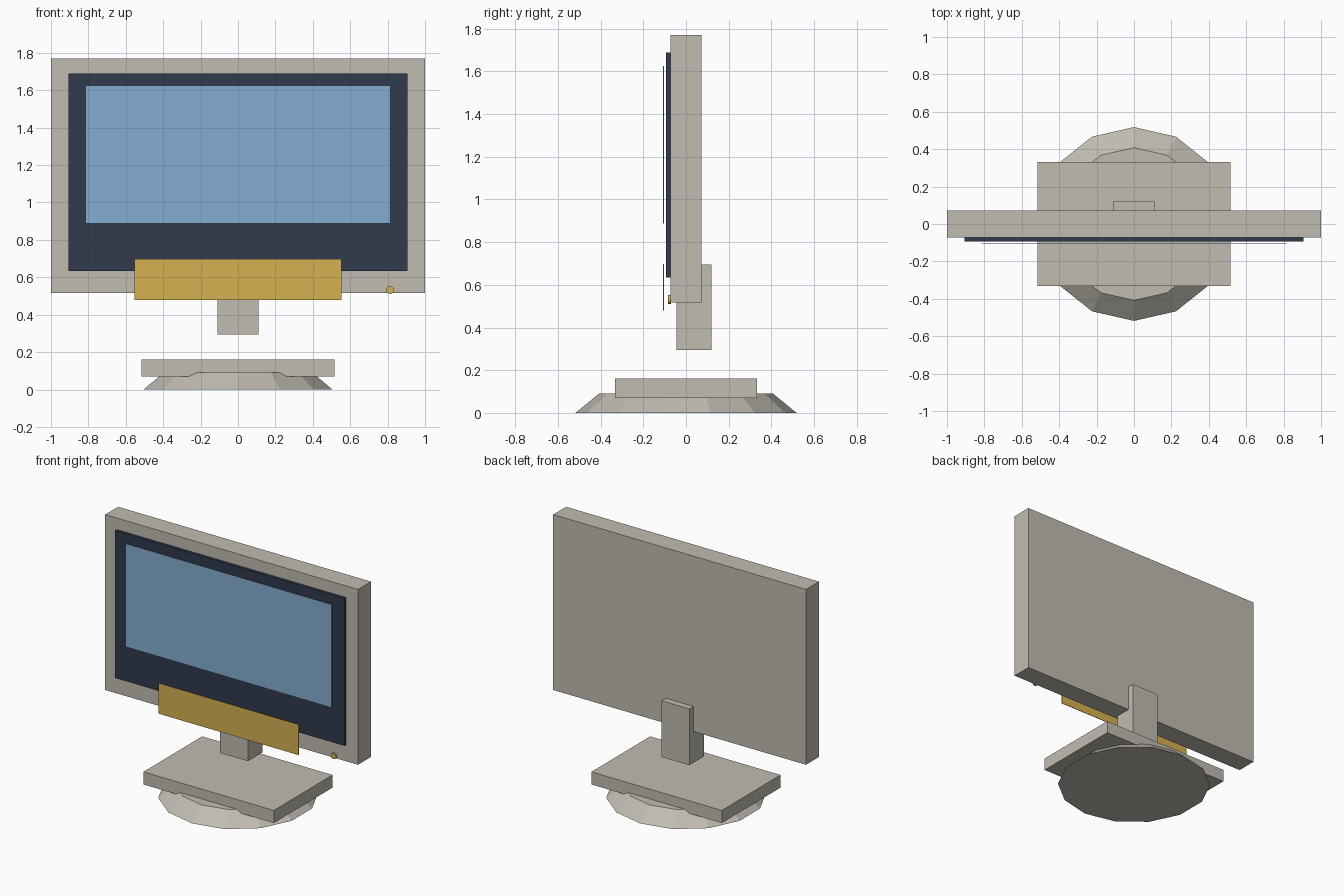
import bpy
import math

cube = bpy.data.objects.get("Cube")
if cube:
    bpy.data.objects.remove(cube, do_unlink=True)


def material(name, rgb):
    """Flat colour from 0-255 display values."""
    linear = [((c / 255 + 0.055) / 1.055) ** 2.4 for c in rgb] + [1.0]
    mat = bpy.data.materials.new(name)
    mat.use_nodes = True
    mat.diffuse_color = linear
    node = next(n for n in mat.node_tree.nodes if n.type == "BSDF_PRINCIPLED")
    node.inputs["Base Color"].default_value = linear
    return mat


def finish(name, mat):
    obj = bpy.context.object
    obj.name = obj.data.name = name
    obj.data.materials.clear()
    obj.data.materials.append(mat)
    return obj


def box(name, half_width, y, z, mat):
    """Box centred on x = 0, spanning the given y and z ranges."""
    bpy.ops.mesh.primitive_cube_add(size=1, location=(0, sum(y) / 2, sum(z) / 2))
    bpy.context.object.scale = (2 * half_width, y[1] - y[0], z[1] - z[0])
    bpy.ops.object.transform_apply(location=False, rotation=False, scale=True)
    return finish(name, mat)


grey = material("warm grey plastic", (193, 188, 178))
navy = material("dark navy", (49, 58, 76))
blue = material("screen blue", (132, 174, 210))
gold = material("gold", (213, 177, 81))

# Faceted foot with a corner pointing straight forward and back
SIDES = 14
bpy.ops.mesh.primitive_cone_add(vertices=SIDES, radius1=0.518, radius2=0.408,
                                depth=0.09, location=(0, 0, 0.045))
finish("foot", grey)

# Stand slab and neck
box("stand_slab", 0.516, (-0.332, 0.332), (0.07, 0.16), grey)
box("neck", 0.11, (-0.045, 0.12), (0.294, 0.696), grey)

# Display housing, bezel and screen
box("housing", 1.0, (-0.073, 0.073), (0.517, 1.771), grey)
box("bezel", 0.907, (-0.093, -0.073), (0.635, 1.689), navy)
box("screen", 0.816, (-0.107, -0.103), (0.888, 1.626), blue)

# Gold front plate and power button
box("front_plate", 0.554, (-0.107, -0.103), (0.48, 0.698), gold)
bpy.ops.mesh.primitive_cylinder_add(vertices=12, radius=0.021, depth=0.014,
                                    location=(0.813, -0.077, 0.532),
                                    rotation=(math.pi / 2, 0, 0))
finish("power_button", gold)
